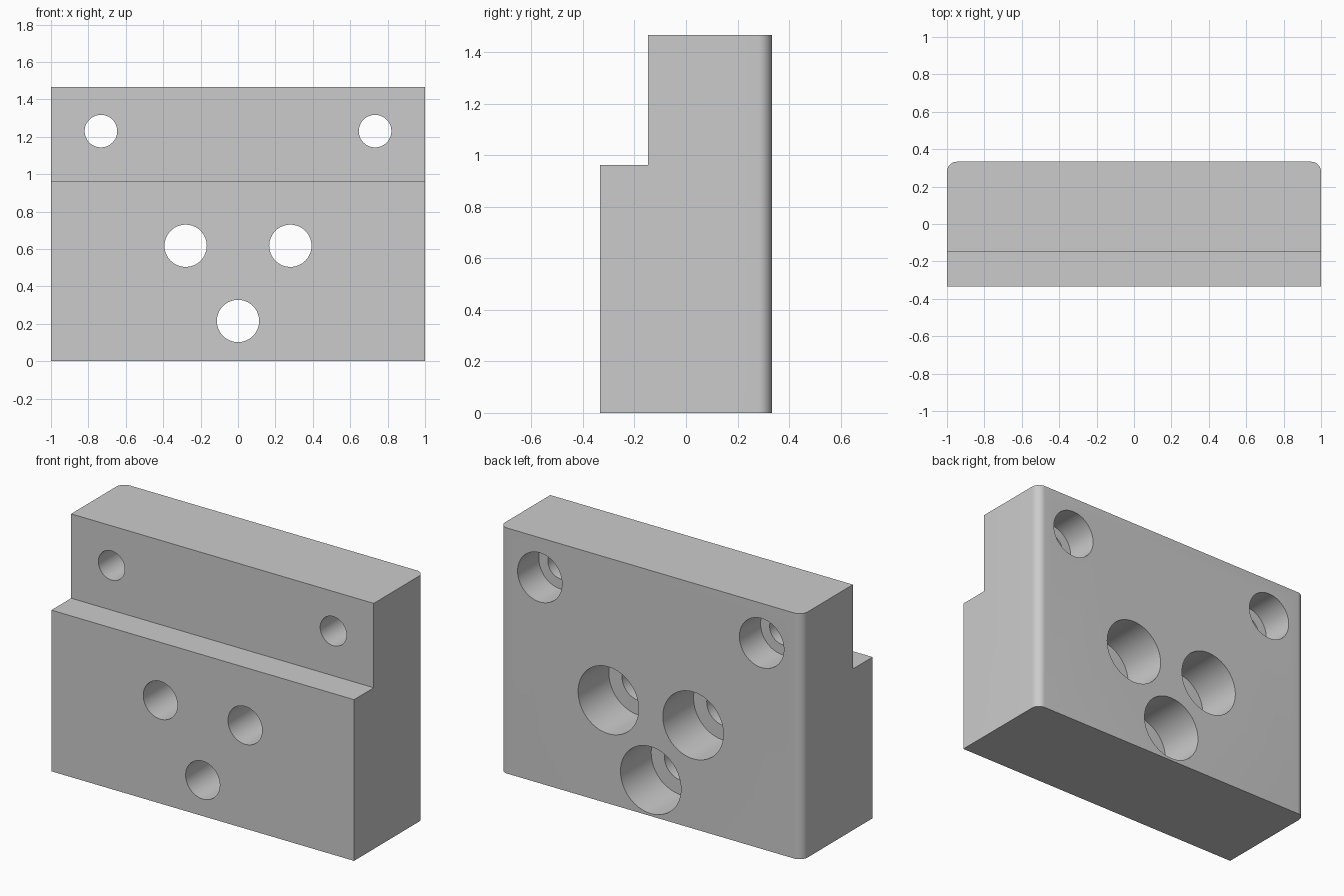
import bpy, bmesh
from math import cos, sin, pi, radians

if "Cube" in bpy.data.objects:
    bpy.data.objects.remove(bpy.data.objects["Cube"])

FRONT, STEP, BACK = -0.333, -0.147, 0.333
HEIGHT, STEP_Z, FILLET = 1.467, 0.963, 0.053


def prism(name, loop, direction):
    """Extrude a closed loop of 3D points along a vector."""
    bm = bmesh.new()
    face = bm.faces.new([bm.verts.new(p) for p in loop])
    ext = bmesh.ops.extrude_face_region(bm, geom=[face])
    moved = [v for v in ext["geom"] if isinstance(v, bmesh.types.BMVert)]
    bmesh.ops.translate(bm, verts=moved, vec=direction)
    bmesh.ops.recalc_face_normals(bm, faces=bm.faces)
    mesh = bpy.data.meshes.new(name)
    bm.to_mesh(mesh)
    bm.free()
    obj = bpy.data.objects.new(name, mesh)
    bpy.context.collection.objects.link(obj)
    return obj


def select_only(obj):
    bpy.ops.object.select_all(action='DESELECT')
    obj.select_set(True)
    bpy.context.view_layer.objects.active = obj


def drill(target, x, z, radius, y0, y1):
    """Cut a round hole along y."""
    n = 64
    ring = [(x + radius * cos(2 * pi * i / n), y0, z + radius * sin(2 * pi * i / n))
            for i in range(n)]
    cutter = prism("hole_cutter", ring, (0, y1 - y0, 0))
    cutter.hide_render = True
    mod = target.modifiers.new("hole", 'BOOLEAN')
    mod.operation, mod.solver, mod.object = 'DIFFERENCE', 'EXACT', cutter
    select_only(target)
    bpy.ops.object.modifier_apply(modifier=mod.name)
    bpy.data.objects.remove(cutter, do_unlink=True)


# Stepped block, side profile extruded along x
profile = [(FRONT, 0), (BACK, 0), (BACK, HEIGHT), (STEP, HEIGHT),
           (STEP, STEP_Z), (FRONT, STEP_Z)]
block = prism("stepped_mounting_block", [(-1, y, z) for y, z in profile], (2, 0, 0))

# Rounded vertical edges at the back
bm = bmesh.new()
bm.from_mesh(block.data)
back_edges = [e for e in bm.edges
              if all(abs(v.co.y - BACK) < 1e-4 for v in e.verts)
              and abs(e.verts[0].co.x - e.verts[1].co.x) < 1e-4]
bmesh.ops.bevel(bm, geom=back_edges, offset=FILLET, segments=10,
                profile=0.5, affect='EDGES')
bm.to_mesh(block.data)
bm.free()

# Through holes with counterbores from the back:
# x, z, hole radius, counterbore radius, counterbore depth
small = (0.087, 0.147, 0.20)
large = (0.113, 0.20, 0.29)
holes = [(s * 0.733, 1.23, *small) for s in (-1, 1)]
holes += [(s * 0.28, 0.617, *large) for s in (-1, 1)]
holes += [(0, 0.215, *large)]
for x, z, r, bore, depth in holes:
    drill(block, x, z, bore, BACK - depth, BACK + 0.1)
    drill(block, x, z, r, FRONT - 0.1, BACK + 0.1)

select_only(block)
bpy.ops.object.shade_smooth_by_angle(angle=radians(30))
